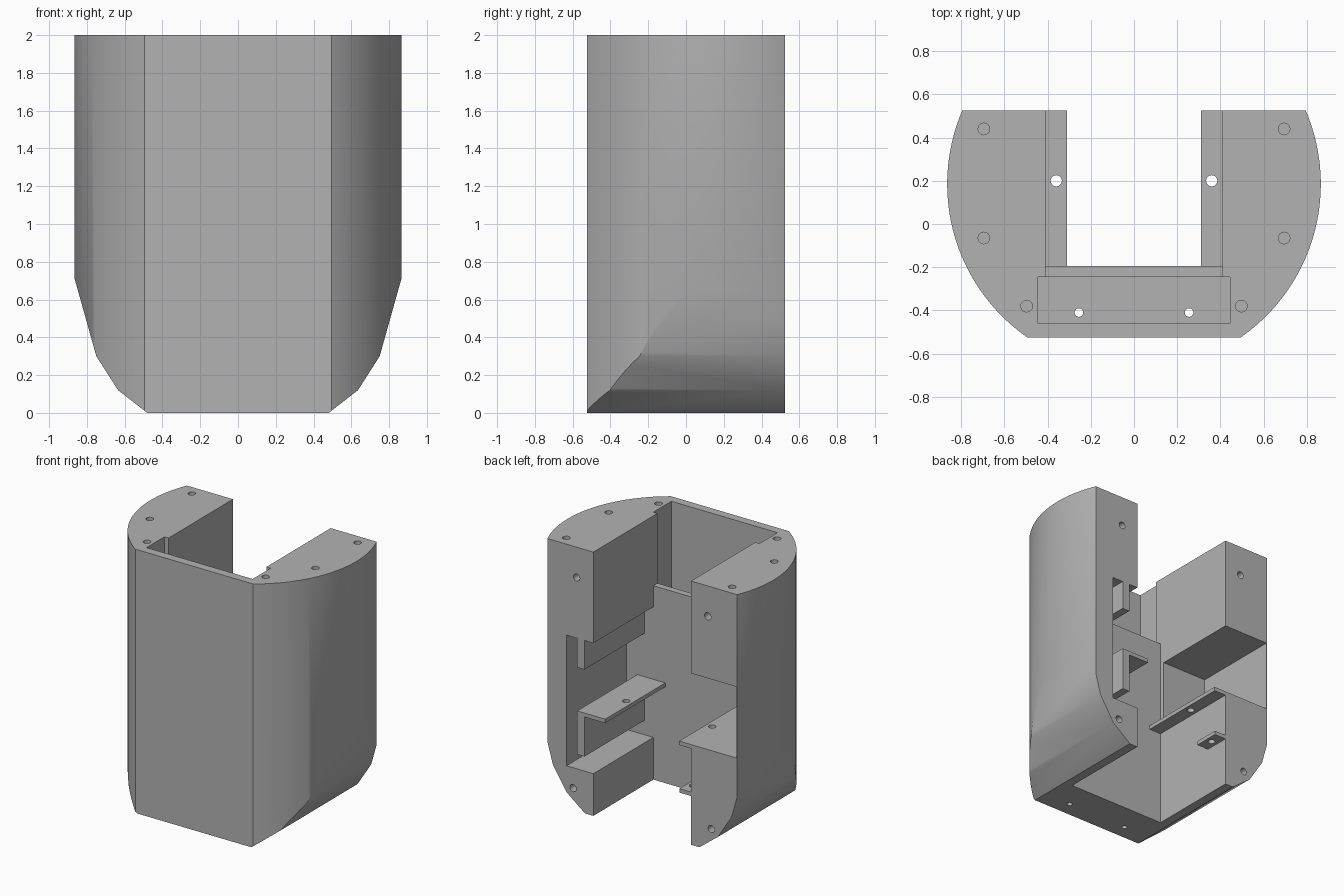
import bpy, bmesh, math
from mathutils import Matrix, Vector

if "Cube" in bpy.data.objects:
    bpy.data.objects.remove(bpy.data.objects["Cube"])

grey = bpy.data.materials.new("plain grey")
grey.diffuse_color = (0.45, 0.45, 0.45, 1)
grey.use_nodes = True
grey.node_tree.nodes["Principled BSDF"].inputs["Base Color"].default_value = grey.diffuse_color


def finish(bm, name):
    bmesh.ops.recalc_face_normals(bm, faces=bm.faces)
    me = bpy.data.meshes.new(name)
    bm.to_mesh(me)
    bm.free()
    me.materials.append(grey)
    ob = bpy.data.objects.new(name, me)
    bpy.context.collection.objects.link(ob)
    return ob


def prism(name, pts, axis, lo, hi):
    """Extrude a 2D outline along x (pts y,z), y (pts x,z) or z (pts x,y)."""
    place = {'x': lambda a, b, t: (t, a, b),
             'y': lambda a, b, t: (a, t, b),
             'z': lambda a, b, t: (a, b, t)}[axis]
    bm = bmesh.new()
    n = len(pts)
    lower = [bm.verts.new(place(a, b, lo)) for a, b in pts]
    upper = [bm.verts.new(place(a, b, hi)) for a, b in pts]
    bm.faces.new(lower)
    bm.faces.new(upper)
    for i in range(n):
        j = (i + 1) % n
        bm.faces.new((lower[i], lower[j], upper[j], upper[i]))
    return finish(bm, name)


def rect(a0, a1, b0, b1):
    return [(a0, b0), (a1, b0), (a1, b1), (a0, b1)]


def drills(name, specs):
    """Cylinders given as (centre, radius, length, axis)."""
    bm = bmesh.new()
    for c, r, length, axis in specs:
        m = Matrix.Translation(Vector(c))
        if axis == 'y':
            m = m @ Matrix.Rotation(math.pi / 2, 4, 'X')
        bmesh.ops.create_cone(bm, cap_ends=True, segments=20, radius1=r,
                              radius2=r, depth=length, matrix=m)
    return finish(bm, name)


def boolean(ob, cutter, op='DIFFERENCE'):
    cutter.hide_render = True
    mod = ob.modifiers.new("cut", 'BOOLEAN')
    mod.operation, mod.object, mod.solver = op, cutter, 'EXACT'
    dg = bpy.context.evaluated_depsgraph_get()
    me = bpy.data.meshes.new_from_object(ob.evaluated_get(dg))
    ob.modifiers.clear()
    ob.data = me
    bpy.data.objects.remove(cutter)


# Outer body: circular plan with flat front and back
R, CY, Y = 0.865, 0.185, 0.525
a0, a1 = math.asin((-Y - CY) / R), math.asin((Y - CY) / R)
angles = sorted([a0 + (a1 - a0) * i / 36 for i in range(37)] + [0])
side = [(R * math.cos(a), CY + R * math.sin(a)) for a in angles]
body = prism("housing", side + [(-x, y) for x, y in reversed(side)], 'z', 0, 2)

# Lower sides taper inward
taper = [(0.48, 0), (0.635, 0.12), (0.75, 0.3), (0.865, 0.71), (0.9, 0.9), (0.9, 2.2)]
taper = [(0.35, -0.1)] + taper
boolean(body, prism("taper", taper + [(-x, z) for x, z in reversed(taper)],
                    'y', -1, 1), 'INTERSECT')

# Central slot, open at the back, with a low wall left at the front
boolean(body, prism("slot", [(-0.195, -1), (-0.195, 1.47), (-0.3, 1.47), (-0.3, 3),
                             (1, 3), (1, -1)], 'x', -0.41, 0.41))
# Front pocket
boolean(body, prism("pocket", rect(-0.445, 0.445, -0.46, -0.245), 'z', 0.05, 3))
# Right bay with a hanging lip
boolean(body, prism("right_bay", [(0.3, 0.32), (0.635, 0.32), (0.635, 1.31),
                                  (0.545, 1.31), (0.545, 1.09), (0.484, 1.09),
                                  (0.484, 1.31), (0.3, 1.31)], 'y', -0.195, 1))
# Left bay
boolean(body, prism("left_bay", rect(-0.792, -0.3, 0.76, 1.3), 'y', -0.16, 1))

# Screw holes in the top, back and floor
holes = []
for s in (-1, 1):
    for x, y in ((0.695, 0.44), (0.695, -0.065), (0.497, -0.38)):
        holes.append(((s * x, y, 2), 0.027, 0.3, 'z'))
    for x, z in ((0.55, 1.77), (0.58, 0.165)):
        holes.append(((s * x, Y, z), 0.027, 0.3, 'y'))
    holes.append(((s * 0.255, -0.41, 0), 0.02, 0.3, 'z'))
boolean(body, drills("holes", holes))

# Right bracket, left flange and small left tab
bracket = prism("right_bracket", [(0.31, 0.76), (0.545, 0.76), (0.545, 0.43),
                                  (0.484, 0.43), (0.484, 0.73), (0.31, 0.73)],
                'y', -0.2, Y)
flange = prism("left_flange", rect(-0.415, -0.31, 0.73, 0.76), 'y', -0.2, Y)
tab = prism("left_tab", rect(-0.415, -0.312, 0.37, 0.4), 'y', 0.33, Y)
for ob, x, y, z in ((bracket, 0.36, 0.2, 0.745), (flange, -0.36, 0.2, 0.745),
                    (tab, -0.36, 0.43, 0.385)):
    boolean(ob, drills("hole", [((x, y, z), 0.026, 0.2, 'z')]))

# Smooth the curved walls, keep hard edges
for ob in (body, bracket, flange, tab):
    bpy.ops.object.select_all(action='DESELECT')
    ob.select_set(True)
    bpy.context.view_layer.objects.active = ob
    bpy.ops.object.shade_smooth_by_angle(angle=math.radians(30))
